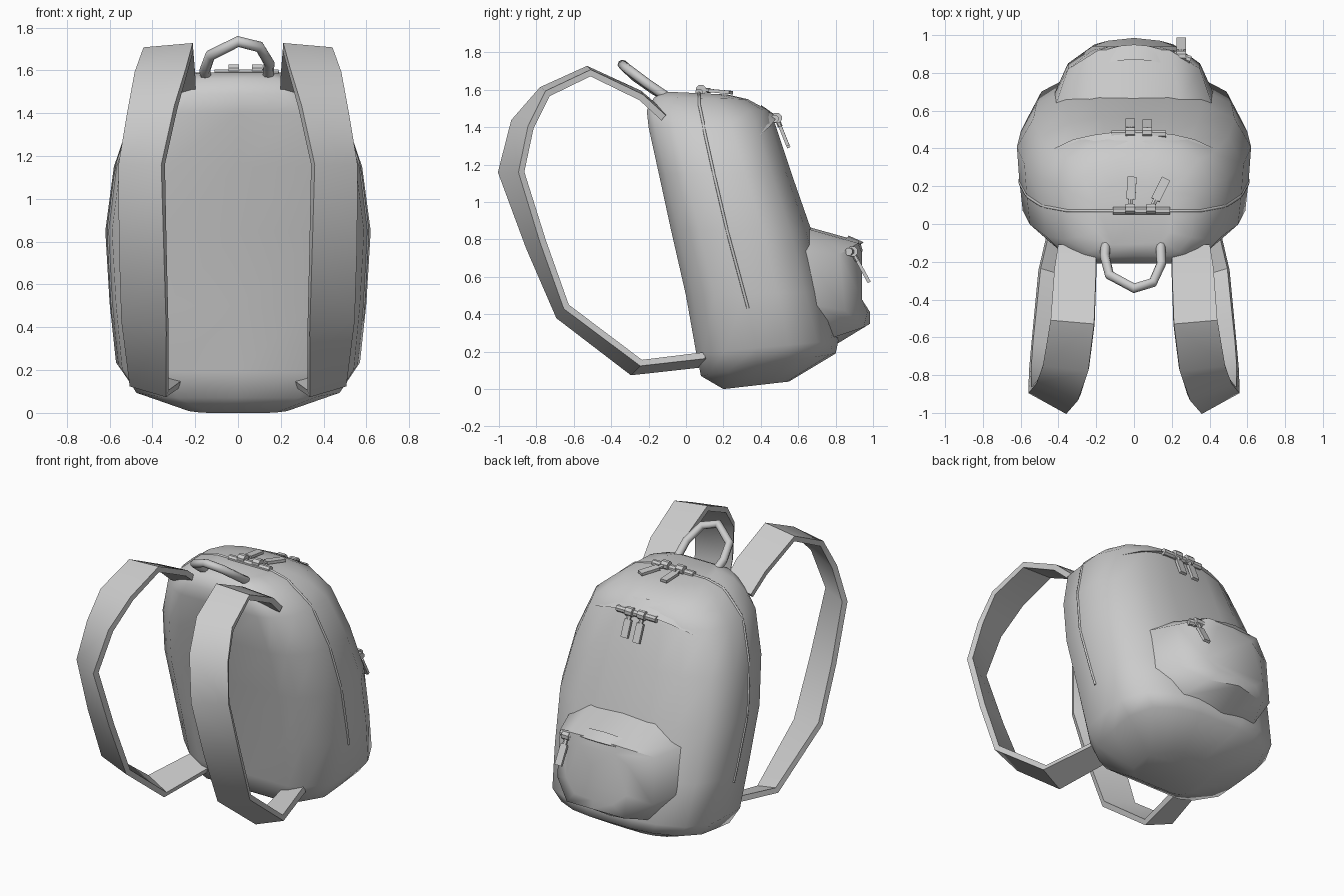
import bpy, bmesh, math
from mathutils import Vector
from mathutils.bvhtree import BVHTree

if "Cube" in bpy.data.objects:
    bpy.data.objects.remove(bpy.data.objects["Cube"])


def build(name, parts, angle=50):
    """Make one object from parts; each part is a list of closed rings, lofted and capped."""
    bm = bmesh.new()
    for rings in parts:
        vs = [[bm.verts.new(p) for p in ring] for ring in rings]
        n = len(vs[0])
        for a, b in zip(vs, vs[1:]):
            for i in range(n):
                j = (i + 1) % n
                bm.faces.new((a[i], a[j], b[j], b[i]))
        bm.faces.new(vs[0][::-1])
        bm.faces.new(vs[-1])
    bmesh.ops.recalc_face_normals(bm, faces=bm.faces)
    me = bpy.data.meshes.new(name)
    bm.to_mesh(me)
    tree = BVHTree.FromBMesh(bm)
    bm.free()
    me.shade_smooth()
    me.set_sharp_from_angle(angle=math.radians(angle))
    bpy.context.collection.objects.link(bpy.data.objects.new(name, me))
    return tree


def mirror_ring(half):
    """Close a half outline whose first and last points lie on x = 0."""
    return half + [(-x, y, z) for x, y, z in half[-2:0:-1]]


def rod(p, q, a, b=None, n=8):
    """Elliptical bar from p to q with radii a, b (a lies nearest the x direction)."""
    p, q = Vector(p), Vector(q)
    d = (q - p).normalized()
    ref = Vector((1, 0, 0)) if abs(d.x) < 0.9 else Vector((0, 1, 0))
    u = (ref - d * ref.dot(d)).normalized()
    v = d.cross(u)
    b = b or a
    ang = [2 * math.pi * (i + 0.5) / n for i in range(n)]
    r = 1 / math.cos(math.pi / n)
    return [[c + u * a * r * math.cos(t) + v * b * r * math.sin(t) for t in ang] for c in (p, q)]


def tube(name, pts, radius, res=1):
    cu = bpy.data.curves.new(name, 'CURVE')
    cu.dimensions = '3D'
    cu.bevel_depth = radius
    cu.bevel_resolution = res
    cu.use_fill_caps = True
    s = cu.splines.new('POLY')
    s.points.add(len(pts) - 1)
    for sp, p in zip(s.points, pts):
        sp.co = (*p, 1)
    bpy.context.collection.objects.link(bpy.data.objects.new(name, cu))


# main bag: leaning stack of sections (z back, z front, y back, y front, half width)
levels = [(0, .04, .20, .55, .24), (.07, .19, .08, .80, .50), (.19, .26, .055, .815, .57),
          (.50, .52, 0, .75, .60), (.85, .85, -.08, .67, .62), (1.15, 1.15, -.145, .565, .58),
          (1.40, 1.42, -.20, .475, .49), (1.49, 1.49, -.21, .44, .40),
          (1.56, 1.55, -.17, .33, .32), (1.59, 1.575, -.11, .22, .20)]
section = [(0, 0), (0, .57), (.05, .74), (.20, .95), (.42, .98), (.65, 1), (.85, .86),
           (.96, .58), (1, .3), (1, 0)]
body = build("bag_body", [[mirror_ring([(v * w, yb + (yf - yb) * u, zb + (zf - zb) * u)
                                        for u, v in section])
                           for zb, zf, yb, yf, w in levels]], 60)


def face_y(x, z):
    return body.ray_cast(Vector((x, 2, z)), Vector((0, -1, 0)))[0].y


# main zipper seam arching over the sides and top
half = [Vector(p) for p in [(.60, .33, .43), (.62, .23, .8), (.58, .16, 1.1), (.49, .10, 1.37),
                            (.36, .07, 1.53), (.2, .07, 1.6), (0, .07, 1.6)]]
path = [a.lerp(b, k / 4) for a, b in zip(half, half[1:]) for k in range(4)] + [half[-1]]
path += [Vector((-p.x, p.y, p.z)) for p in path[-2::-1]]
tube("main_zip_seam", [body.find_nearest(p)[0] for p in path], .008)

# front pocket
back = [(0, .87), (.24, .86), (.42, .74), (.43, .45), (.28, .27), (0, .23)]
rings = [mirror_ring([(x, face_y(x, z) - .02, z) for x, z in back]),
         mirror_ring([(0, .93, .79), (.19, .92, .78), (.35, .82, .72), (.35, .85, .42),
                      (.21, .95, .33), (0, .985, .35)]),
         mirror_ring([(0, .945, .74), (.13, .94, .73), (.22, .92, .67), (.22, .94, .48),
                      (.14, .97, .41), (0, .985, .41)])]
build("front_pocket", [rings])


# zipper hoods: lens-shaped overhanging lips
def hood(name, half_w, base, reach, drop):
    rings = []
    for i in range(9):
        t = i / 4 - 1
        s = max(1 - t * t, .02)
        p = Vector(base(half_w * t, t))
        rings.append([p + Vector((0, -.04, .03 * s)), p + Vector((0, reach * s, -drop * s)),
                      p + Vector((0, -.02, -.05 * s))])
    build(name, [rings], 30)


hood("front_zip_hood", .43,
     lambda x, t: (x, face_y(x, 1.49 - .13 * t * t), 1.49 - .13 * t * t), .045, .03)
hood("pocket_zip_hood", .30, lambda x, t: (x, .91 - .07 * t * t, .79 - .05 * t * t), .04, .005)


# zipper sliders with hanging pulls
def zipper(name, bar, pulls):
    parts = [rod(*bar, .02)]
    for p, q in pulls:
        p, q = Vector(p), Vector(q)
        m = p.lerp(q, .3)
        parts += [rod(p - Vector((.025, 0, 0)), p + Vector((.025, 0, 0)), .027),
                  rod(p, m, .013, .011, 6), rod(m, q, .024, .009, 4)]
    build(name, parts, 40)


zipper("top_zipper", ((-.11, .07, 1.585), (.19, .07, 1.585)),
       [((-.02, .08, 1.60), (-.01, .25, 1.585)), ((.09, .08, 1.60), (.17, .24, 1.585))])
zipper("front_zipper", ((-.12, .475, 1.445), (.17, .475, 1.445)),
       [((-.02, .485, 1.45), (-.02, .55, 1.29)), ((.07, .485, 1.45), (.07, .545, 1.30))])
zipper("pocket_zipper", ((.19, .90, .735), (.30, .87, .735)),
       [((.25, .89, .735), (.25, .98, .57))])

# carry handle
tube("carry_handle", [(-.15, -.10, 1.56), (-.155, -.17, 1.60), (-.13, -.27, 1.67), (0, -.34, 1.735),
                      (.10, -.31, 1.71), (.145, -.21, 1.635), (.14, -.10, 1.56)], .026, 2)

# shoulder straps: twisted bands given by their inner and outer edges
edges = [((.20, -.12, 1.47), (.40, -.12, 1.45)), ((.20, -.25, 1.58), (.42, -.24, 1.56)),
         ((.21, -.53, 1.71), (.44, -.51, 1.69)), ((.24, -.77, 1.60), (.48, -.74, 1.58)),
         ((.29, -.92, 1.43), (.51, -.83, 1.40)), ((.35, -.99, 1.16), (.55, -.88, 1.16)),
         ((.34, -.84, .76), (.55, -.765, .79)), ((.33, -.68, .39), (.54, -.64, .44)),
         ((.33, -.29, .09), (.50, -.24, .14)), ((.26, .15, .14), (.42, .10, .18))]
centre = [Vector(a).lerp(Vector(b), .5) for a, b in edges]
for side, sx in (("left", -1), ("right", 1)):
    rings = []
    for i, (a, b) in enumerate(edges):
        a, b = Vector(a), Vector(b)
        tang = centre[min(i + 1, len(edges) - 1)] - centre[max(i - 1, 0)]
        n = tang.cross(b - a).normalized() * .018
        rings.append([((p.x) * sx, p.y, p.z) for p in (a + n, b + n, b - n, a - n)])
    build(side + "_shoulder_strap", [rings], 40)
